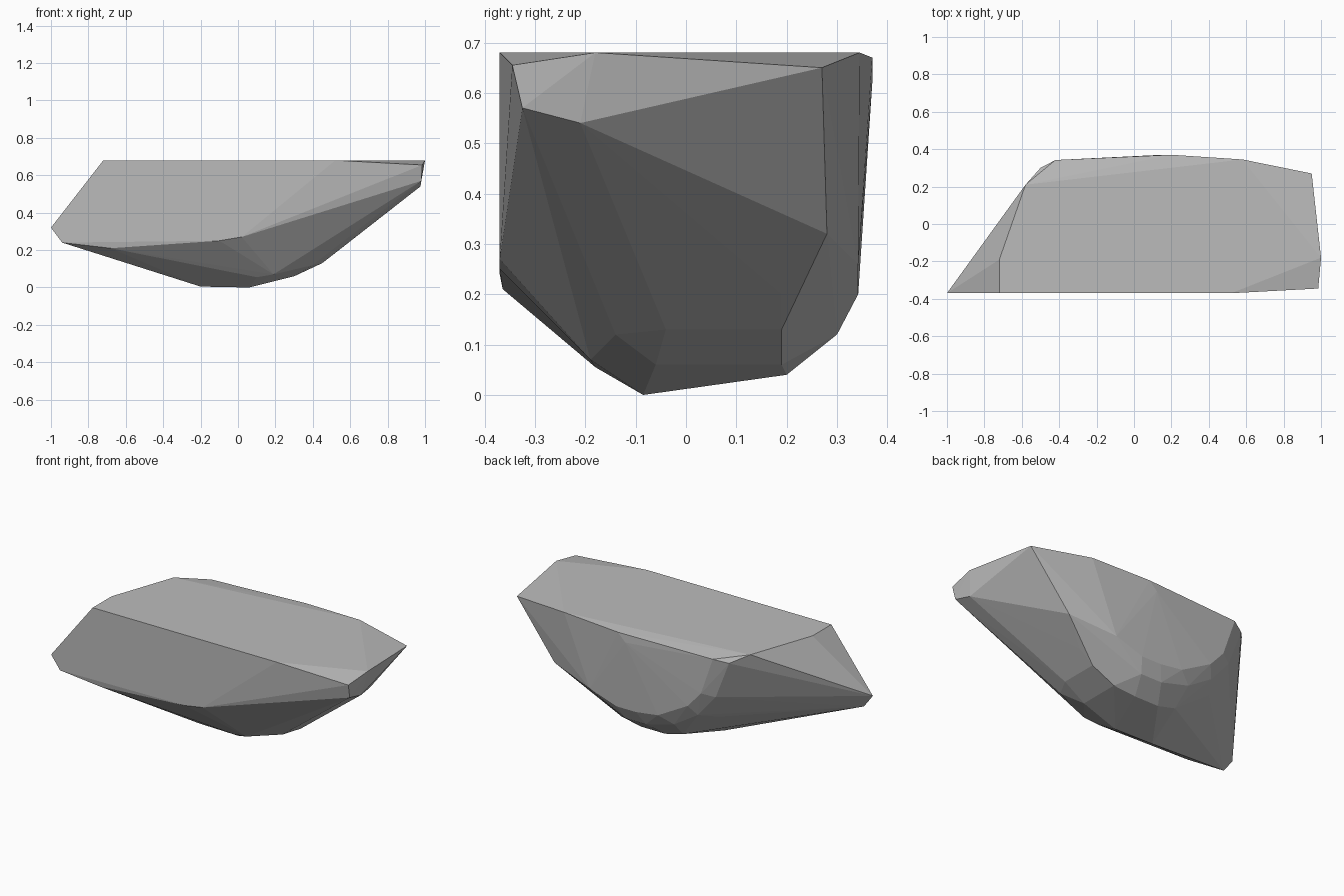
import bpy
import bmesh

# Remove only the default cube
default_cube = bpy.data.objects.get("Cube")
if default_cube is not None:
    bpy.data.objects.remove(default_cube, do_unlink=True)


def make_material(name, colour):
    material = bpy.data.materials.new(name)
    material.use_nodes = True
    material.diffuse_color = colour
    material.node_tree.nodes["Principled BSDF"].inputs["Base Color"].default_value = colour
    return material


def make_hull(name, points, material):
    """Wrap a convex faceted skin round the given points."""
    shape = bmesh.new()
    for point in points:
        shape.verts.new(point)
    result = bmesh.ops.convex_hull(shape, input=shape.verts[:])
    unused = {item for item in result["geom_interior"] + result["geom_unused"]
              if isinstance(item, bmesh.types.BMVert)}
    bmesh.ops.delete(shape, geom=list(unused), context="VERTS")
    bmesh.ops.recalc_face_normals(shape, faces=shape.faces[:])
    mesh = bpy.data.meshes.new(name)
    shape.to_mesh(mesh)
    shape.free()
    mesh.materials.append(material)
    rock = bpy.data.objects.new(name, mesh)
    bpy.context.collection.objects.link(rock)
    return rock


# Flat front slab: (x, z) outline on one plane
front_outline = [(-0.72, 0.68), (-1, 0.32), (-0.94, 0.24), (-0.1, 0.25),
                 (0.02, 0.27), (0.52, 0.68)]
front_points = [(x, -0.37, z) for x, z in front_outline]
front_points += [(-0.68, -0.364, 0.21), (0.12, -0.366, 0.31)]

# Blunt right-hand end
end_points = [(0.985, -0.345, 0.655), (0.98, -0.325, 0.57), (0.975, -0.21, 0.54),
              (1, -0.18, 0.68), (0.95, 0.27, 0.65), (0.69, 0.28, 0.32)]

# Corners of the level top
top_points = [(-0.72, -0.19, 0.68), (-0.58, 0.21, 0.68), (0.58, 0.345, 0.68)]

# Rounded belly, from the front edge to the underside
belly_points = [(0.1, -0.18, 0.055), (0.19, -0.19, 0.07), (0.4, -0.14, 0.12),
                (-0.2, -0.085, 0.005), (0.06, -0.085, 0), (0.3, -0.06, 0.06),
                (0.45, -0.04, 0.13), (0.45, 0.19, 0.13), (0.3, 0.19, 0.06),
                (0.54, 0.19, 0.2)]

# Curved back rings, stepping outwards to the rear bulge
back_rings = {
    0.2: [(-0.36, 0.24), (-0.12, 0.07), (0, 0.04), (0.16, 0.04)],
    0.3: [(-0.5, 0.64), (-0.41, 0.41), (-0.29, 0.27), (-0.13, 0.17),
          (0.06, 0.12), (0.2, 0.12)],
    0.342: [(-0.42, 0.66), (-0.34, 0.43), (-0.25, 0.33), (-0.05, 0.22),
            (0.1, 0.2), (0.23, 0.2), (0.41, 0.26)],
    0.37: [(0.2, 0.67), (0.15, 0.62)],
}
back_points = [(x, y, z) for y, ring in back_rings.items() for x, z in ring]

stone_grey = make_material("stone grey", (0.5, 0.5, 0.5, 1))
make_hull("rock", front_points + end_points + top_points + belly_points + back_points,
          stone_grey)
